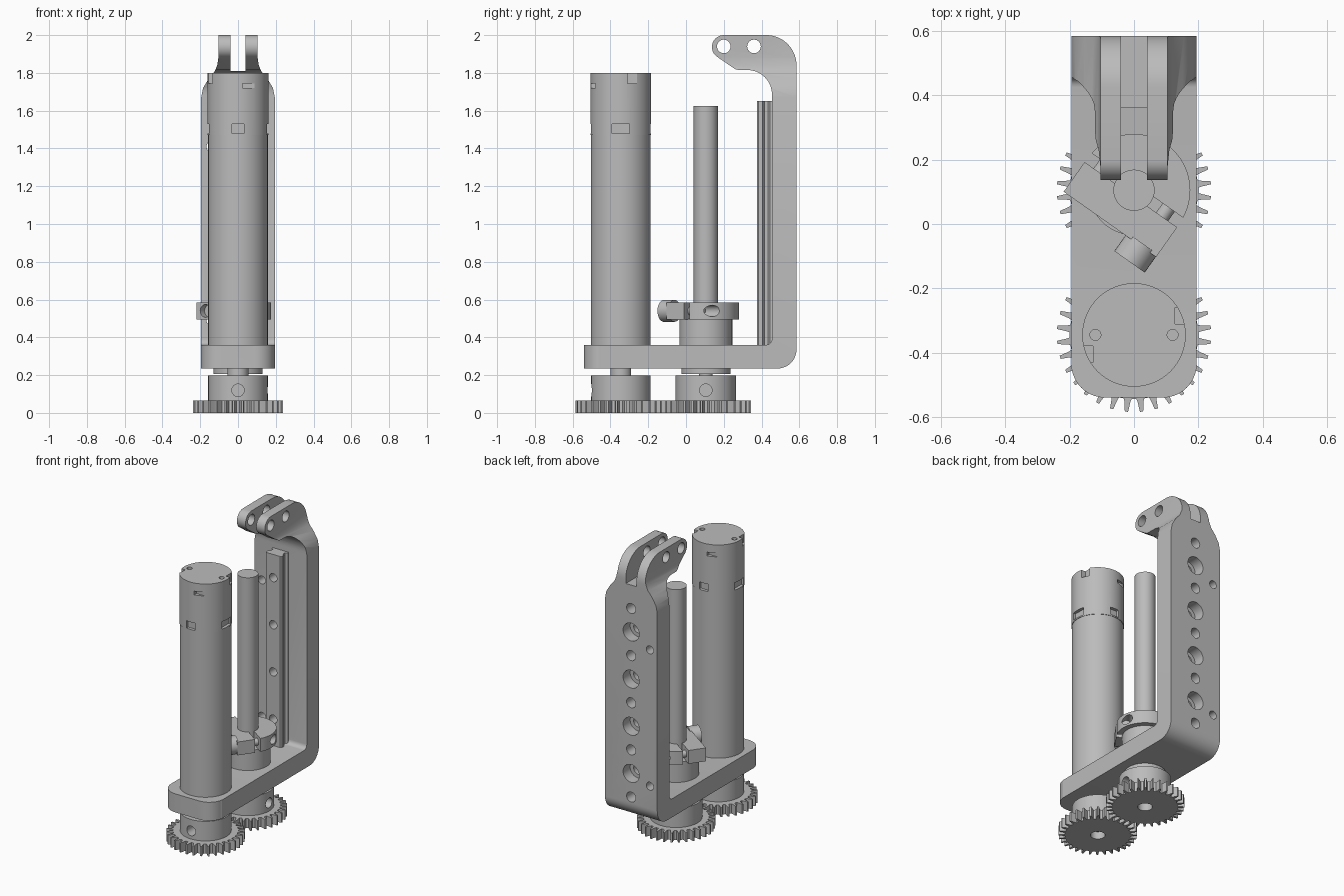
import bpy, bmesh, math
from mathutils import Matrix, Vector

old = bpy.data.objects.get("Cube")
if old:
    bpy.data.objects.remove(old, do_unlink=True)

grey = bpy.data.materials.new("metal_grey")
grey.use_nodes = True
COLOUR = (0.5, 0.5, 0.5, 1)
grey.diffuse_color = COLOUR
grey.node_tree.nodes["Principled BSDF"].inputs["Base Color"].default_value = COLOUR

MOTOR_Y, SCREW_Y = -0.345, 0.105
parts = []


def finish(name, bm):
    bmesh.ops.recalc_face_normals(bm, faces=bm.faces)
    mesh = bpy.data.meshes.new(name)
    bm.to_mesh(mesh)
    bm.free()
    mesh.materials.append(grey)
    ob = bpy.data.objects.new(name, mesh)
    bpy.context.collection.objects.link(ob)
    parts.append(ob)
    return ob


def rod(name, r, start, end, sides=48):
    """Cylinder between two points."""
    a, b = Vector(start), Vector(end)
    bm = bmesh.new()
    turn = (b - a).to_track_quat('Z', 'Y').to_matrix().to_4x4()
    bmesh.ops.create_cone(bm, cap_ends=True, segments=sides, radius1=r, radius2=r,
                          depth=(b - a).length, matrix=Matrix.Translation((a + b) / 2) @ turn)
    return finish(name, bm)


def post(name, r, y, z0, z1, sides=64):
    return rod(name, r, (0, y, z0), (0, y, z1), sides)


def prism(name, outline, place, low, high):
    """Extrude a 2D outline; place maps (u, v, depth) to xyz."""
    bm = bmesh.new()
    base = bm.faces.new([bm.verts.new(place(u, v, low)) for u, v in outline])
    shift = Vector(place(0, 0, high)) - Vector(place(0, 0, low))
    ext = bmesh.ops.extrude_face_region(bm, geom=[base], use_keep_orig=True)
    bmesh.ops.translate(bm, vec=shift, verts=[g for g in ext["geom"] if isinstance(g, bmesh.types.BMVert)])
    return finish(name, bm)


def box(name, x0, x1, y0, y1, z0, z1):
    return prism(name, [(x0, y0), (x1, y0), (x1, y1), (x0, y1)], flat, z0, z1)


def arc(cx, cy, r, a0, a1, n=10):
    angles = [math.radians(a0 + (a1 - a0) * i / n) for i in range(n + 1)]
    return [(cx + r * math.cos(a), cy + r * math.sin(a)) for a in angles]


def flat(u, v, d): return (u, v, d)
def side(u, v, d): return (d, u, v)
def front(u, v, d): return (u, d, v)


def carve(target, *cutters, op='DIFFERENCE'):
    """Apply booleans and discard the cutters."""
    for c in cutters:
        mod = target.modifiers.new("carve", 'BOOLEAN')
        mod.operation, mod.solver, mod.object = op, 'EXACT', c
        bpy.context.view_layer.objects.active = target
        bpy.ops.object.modifier_apply(modifier=mod.name)
        parts.remove(c)
        bpy.data.objects.remove(c, do_unlink=True)


# Bracket: side profile trimmed by a front outline and a top outline
profile = ([(-0.54, 0.235)] + arc(0.485, 0.335, 0.1, -90, 0) + arc(0.425, 1.84, 0.16, 0, 90, 14)
           + arc(0.2, 1.937, 0.063, 90, 230) + arc(0.285, 1.875, 0.06, 230, 270, 4)
           + arc(0.325, 1.685, 0.13, 90, 0, 12)
           + arc(0.425, 0.39, 0.03, 0, -90, 5) + [(-0.54, 0.36)])
bracket = prism("bracket", profile, side, -0.195, 0.195)
shoulder = [(0.3, 0), (0.3, 1.6), (0.195, 1.67), (0.185, 1.72), (0.155, 1.77),
            (0.125, 1.805), (0.11, 1.84), (0.104, 1.88), (0.104, 2.1)]
shoulder += [(-x, z) for x, z in reversed(shoulder)]
plan = arc(0.09, -0.435, 0.105, 0, -90) + arc(-0.09, -0.435, 0.105, -90, -180)
plan = [(-0.21, 0.7), (0.21, 0.7), (0.21, -0.43)] + plan[1:-1] + [(-0.21, -0.43)]
carve(bracket, prism("trim_front", shoulder, front, -1, 1),
      prism("trim_top", plan, flat, 0, 3), op='INTERSECT')
carve(bracket, box("fork_gap", -0.04, 0.04, 0, 1, 1.81, 2.2))
for y in (0.2, 0.36):
    carve(bracket, rod("pin_hole", 0.036, (-1, y, 1.94), (1, y, 1.94), 32))

# Guide rail with grooved flanks
half = [(0.052, 0.375), (0.06, 0.385), (0.06, 0.405), (0.045, 0.415), (0.045, 0.435), (0.06, 0.445), (0.06, 0.456)]
rail = prism("guide_rail", half + [(-x, y) for x, y in reversed(half)], flat, 0.358, 1.65)

# Holes along the upright, counterbored at the rail screws
for k in range(9):
    z = 0.38 + 0.159 * k
    if k % 2:
        carve(bracket, rod("counterbore", 0.06, (0, 0.51, z), (0, 0.7, z), 32))
        carve(rail, rod("rail_hole", 0.028, (0, 0.3, z), (0, 0.5, z), 24))
    carve(bracket, rod("hole", 0.034, (0, 0.462, z), (0, 0.7, z), 24))
for z in (0.49, 1.41):
    carve(bracket, rod("side_hole", 0.027, (-0.14, 0.3, z), (-0.14, 0.7, z), 24))

# Motor body and end cap
post("motor_body", 0.158, MOTOR_Y, 0.355, 1.475)
cap = post("motor_cap", 0.161, MOTOR_Y, 1.47, 1.8)
for s in (-1, 1):
    carve(cap, box("slot_x", s * 0.155 - 0.015, s * 0.155 + 0.015, MOTOR_Y - 0.047, MOTOR_Y + 0.047, 1.48, 1.53),
          box("slot_y", -0.032, 0.032, MOTOR_Y + s * 0.155 - 0.015, MOTOR_Y + s * 0.155 + 0.015, 1.48, 1.53),
          box("vent", s * -0.06 - 0.035, s * -0.06 + 0.035, MOTOR_Y + s * 0.155 - 0.02,
              MOTOR_Y + s * 0.155 + 0.02, 1.72, 1.745),
          box("notch", s * 0.15 - 0.022, s * 0.15 + 0.022, MOTOR_Y + s * 0.06 - 0.026,
              MOTOR_Y + s * 0.06 + 0.026, 1.745, 1.9),
          rod("cap_hole", 0.017, (s * 0.12, MOTOR_Y, 1.76), (s * 0.12, MOTOR_Y, 1.9), 20))
post("motor_shaft", 0.055, MOTOR_Y, 0.05, 0.26)

# Lead screw, bearing spacer and lower flange
post("lead_screw", 0.064, SCREW_Y, 0.35, 1.625)
post("bearing_spacer", 0.14, SCREW_Y, 0.35, 0.497)
post("lower_flange", 0.13, SCREW_Y, 0.205, 0.25)
post("screw_journal", 0.035, SCREW_Y, 0.05, 0.22)

# Two spur gears with hubs and set screw holes
TEETH = 32
for label, y, hub_r, aim in (("motor", MOTOR_Y, 0.157, (0, -1)), ("screw", SCREW_Y, 0.16, (1, 0))):
    outline = []
    for i in range(TEETH):
        for step, r in ((0.2, 0.2), (0.28, 0.21), (0.39, 0.24), (0.61, 0.24), (0.72, 0.21), (0.8, 0.2)):
            a = 2 * math.pi * (i + step) / TEETH
            outline.append((r * math.cos(a), y + r * math.sin(a)))
    gear = prism(label + "_gear", outline, flat, 0, 0.065)
    carve(gear, post("bore", 0.045, y, -0.1, 0.2, 32))
    hub = post(label + "_gear_hub", hub_r, y, 0.06, 0.197)
    p, q = ((aim[0] * d, y + aim[1] * d, 0.12) for d in (0.08, 0.3))
    carve(hub, rod("set_hole", 0.033, p, q, 24))


# Split clamp around the lead screw, in its own turned frame
def clamp(u, v, z):
    a = math.radians(-35.2)
    return (u * math.cos(a) - v * math.sin(a), SCREW_Y + u * math.sin(a) + v * math.cos(a), z)


Z0, Z1, ZM = 0.495, 0.585, 0.54
ring = prism("clamp_half_ring", arc(0, 0, 0.175, 6, 174, 40), clamp, Z0, Z1)
block = prism("clamp_block", [(-0.176, -0.13), (0.176, -0.13), (0.176, -0.017), (-0.176, -0.017)], clamp, Z0, Z1)
for s in (-1, 1):
    u = s * 0.119
    carve(ring, rod("ring_hole", 0.03, clamp(u, 0.06, ZM), clamp(u, 0.3, ZM), 24))
    rod("clamp_screw", 0.023, clamp(u, -0.08, ZM), clamp(u, 0.05, ZM), 24)
carve(block, rod("block_hole", 0.034, clamp(-0.119, -0.3, ZM), clamp(-0.119, -0.09, ZM), 24))
rod("clamp_screw_head", 0.058, clamp(0.117, -0.19, ZM), clamp(0.117, -0.12, ZM), 32)

# Smooth round surfaces, keep edges sharp
bpy.ops.object.select_all(action='DESELECT')
for ob in parts:
    ob.select_set(True)
bpy.context.view_layer.objects.active = bracket
bpy.ops.object.shade_smooth_by_angle(angle=math.radians(30))
